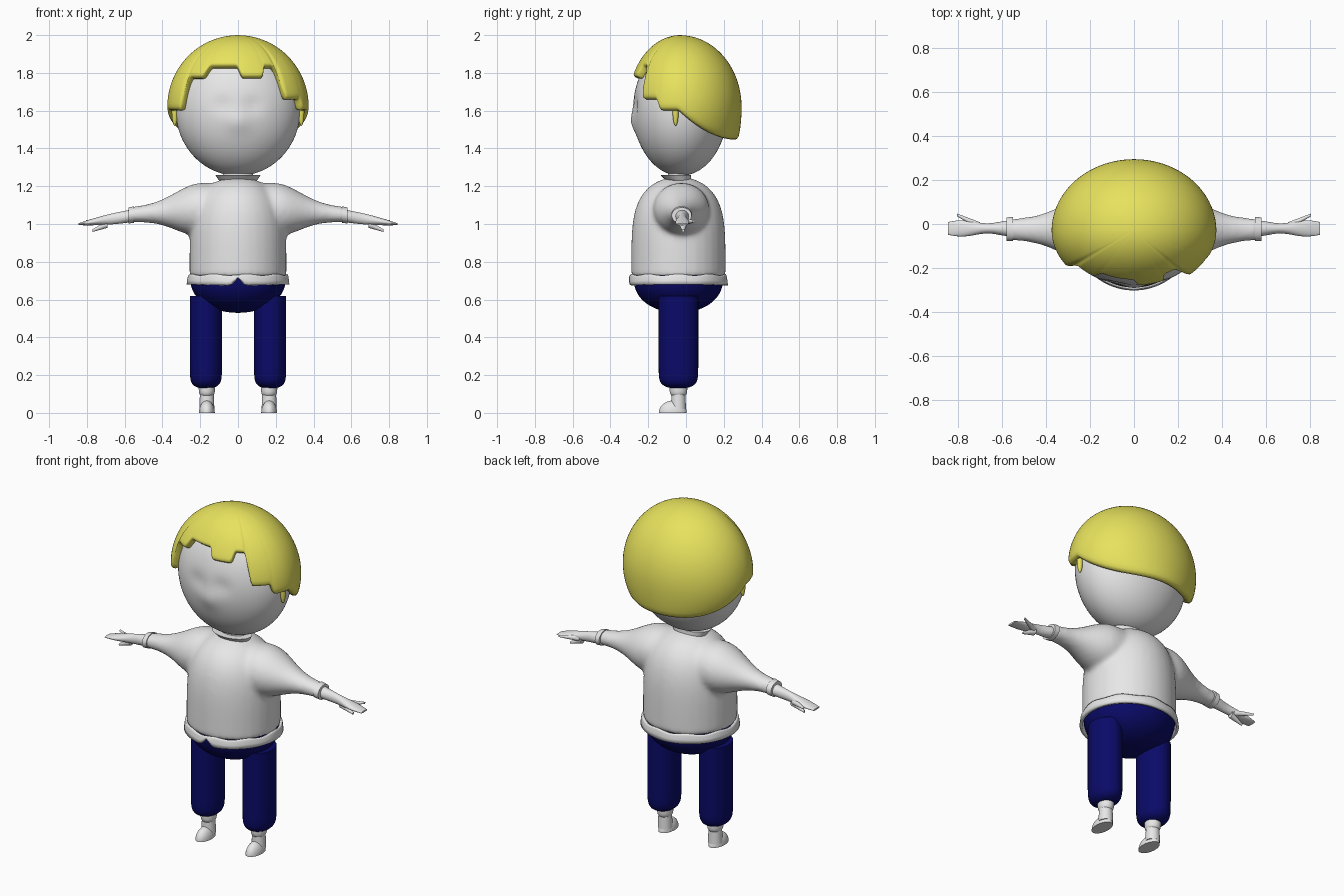
import bpy, bmesh, math
from math import sin, cos, pi, radians, exp, sqrt

cube = bpy.data.objects.get("Cube")
if cube:
    bpy.data.objects.remove(cube, do_unlink=True)


def material(name, red, green, blue):
    mat = bpy.data.materials.new(name)
    mat.use_nodes = True
    colour = (red, green, blue, 1)
    mat.diffuse_color = colour
    mat.node_tree.nodes["Principled BSDF"].inputs["Base Color"].default_value = colour
    return mat


WHITE = material("soft white", 0.8, 0.8, 0.8)
YELLOW = material("blond yellow", 0.8, 0.76, 0.11)
NAVY = material("navy blue", 0.003, 0.003, 0.14)
MIDDLE = -0.04  # depth of the body axis


def finish(name, bm, mat):
    bmesh.ops.recalc_face_normals(bm, faces=bm.faces)
    for face in bm.faces:
        face.smooth = True
    mesh = bpy.data.meshes.new(name)
    bm.to_mesh(mesh)
    bm.free()
    mesh.set_sharp_from_angle(angle=radians(50))
    mesh.materials.append(mat)
    ob = bpy.data.objects.new(name, mesh)
    bpy.context.collection.objects.link(ob)
    return ob


def bridge(bm, loops):
    for lower, upper in zip(loops, loops[1:]):
        for i in range(len(lower)):
            bm.faces.new((lower[i - 1], lower[i], upper[i], upper[i - 1]))


def loft(bm, ring, steps, along_x=False, segments=32):
    """Closed tube; ring(t) gives centre x, y, z and two radii for t from 0 to 1."""
    loops = []
    for step in range(steps + 1):
        x, y, z, wide, deep = ring(step / steps)
        loop = []
        for i in range(segments):
            c = wide * cos(2 * pi * i / segments)
            s = deep * sin(2 * pi * i / segments)
            co = (x, y + c, z + s) if along_x else (x + c, y + s, z)
            loop.append(bm.verts.new(co))
        loops.append(loop)
    bridge(bm, loops)
    bm.faces.new(loops[0])
    bm.faces.new(loops[-1])


def dome(bm, x, y, base, tip, wide, deep, power):
    """Upright form that rounds off towards its tip; a high power is boxier."""
    def ring(t):
        u = sin(t * pi / 2)
        scale = sqrt(max(1 - u ** power, 0.002))
        return x, y, base + (tip - base) * u, wide * scale, deep * scale
    loft(bm, ring, 20)


def taper(bm, start, end, thick, thin, along_x=False, flat=1):
    """Straight tube between two points with changing radius."""
    def ring(t):
        centre = [a + (b - a) * t for a, b in zip(start, end)]
        radius = thick + (thin - thick) * t
        return *centre, radius, radius * flat
    loft(bm, ring, 4, along_x)


def part(name, mat, build, *args, **options):
    bm = bmesh.new()
    build(bm, *args, **options)
    return finish(name, bm, mat)


def add_thickness(ob, amount):
    shell = ob.modifiers.new("Thickness", "SOLIDIFY")
    shell.thickness, shell.offset = amount, -1


# Head with shallow eye sockets and a soft nose
bm = bmesh.new()
bmesh.ops.create_uvsphere(bm, u_segments=64, v_segments=48, radius=1)
for v in bm.verts:
    x, y, z = v.co.x * 0.33, v.co.y * 0.25 - 0.03, v.co.z * 0.35 + 1.605
    if y < MIDDLE:
        socket = exp(-((abs(x) - 0.08) ** 2 + (z - 1.63) ** 2) / 0.002)
        nose = exp(-(x ** 2 + (z - 1.54) ** 2) / 0.003)
        y += 0.012 * socket - 0.015 * nose
    v.co = (x, y, z)
finish("head", bm, WHITE)

# Hair cap: dome whose hem height steps with the azimuth (0 = front, + = left)
BANGS = ((-54, 1.6), (-33, 1.78), (0, 1.84), (25, 1.78), (40, 1.84), (64, 1.66), (90, 1.6))


def hem_height(degrees):
    if abs(degrees) >= 90:
        return 1.44 + 0.15 * (1 + cos(radians(degrees))) ** 2
    return next(height for limit, height in BANGS if degrees <= limit)


bm = bmesh.new()
pole = bm.verts.new((0, -0.03, 2))
rows, loops = 16, []
for row in range(1, rows + 1):
    loop = []
    for degrees in range(-180, 180, 3):
        angle = radians(degrees)
        polar = math.acos((hem_height(degrees) - 1.62) / 0.38) * row / rows
        wide = deep = sin(polar)
        if polar > pi / 2:
            wide, deep = wide ** 1.3, sqrt(deep)
        deep *= 0.28 if abs(degrees) < 90 else 0.325
        loop.append(bm.verts.new((0.375 * wide * sin(angle), -0.03 - deep * cos(angle),
                                  1.62 + 0.38 * cos(polar))))
    loops.append(loop)
bridge(bm, loops)
for i, v in enumerate(loops[0]):
    bm.faces.new((pole, loops[0][i - 1], v))
hair = finish("hair", bm, YELLOW)
add_thickness(hair, 0.05)
hair.modifiers.new("Round", "SUBSURF").levels = 1

# Neck and flared collar
part("neck", WHITE, taper, (0, MIDDLE, 1.2), (0, MIDDLE, 1.3), 0.08, 0.08, flat=0.7)
part("collar", WHITE, taper, (0, MIDDLE, 1.23), (0, -0.055, 1.26), 0.1, 0.12, flat=0.67)


# Shirt: torso and sleeves fused into one soft surface
def sleeve(bm, side):
    def ring(t):
        x = 0.05 + 0.52 * t
        reach = max(x - 0.2, 0)
        radius = 0.04 + 0.1 * exp(-(reach / 0.18) ** 2)
        return side * x, -0.025, 1.078 - 0.08 * reach, radius + 0.008, radius
    loft(bm, ring, 20, along_x=True)


bm = bmesh.new()
dome(bm, 0, MIDDLE, 0.72, 1.25, 0.257, 0.25, 4.5)
for side in (1, -1):
    sleeve(bm, side)
shirt = finish("shirt", bm, WHITE)
fuse = shirt.modifiers.new("Fuse", "REMESH")
fuse.mode, fuse.voxel_size, fuse.use_smooth_shade = "VOXEL", 0.014, True
soften = shirt.modifiers.new("Soften", "SMOOTH")
soften.factor, soften.iterations = 0.5, 8

# Shirt hem: thin flared band with a wavy seam and a notch at the front
bm = bmesh.new()
loops = []
for t in (0, 0.2, 0.6, 1):
    loop = []
    for degrees in range(-180, 180, 4):
        angle = radians(degrees)
        top = 0.732 + 0.004 * sin(9 * angle)
        notch = max(0, 1 - abs(degrees) / 9)
        low = 0.675 + 0.045 * notch + 0.006 * abs(sin(angle))
        radius = 0.262 + 0.01 * sqrt(t)
        loop.append(bm.verts.new((radius * sin(angle), MIDDLE - (radius - 0.01) * cos(angle),
                                  top + (low - top) * t)))
    loops.append(loop)
bridge(bm, loops)
add_thickness(finish("shirt_hem", bm, WHITE), 0.016)

# Trouser seat
part("trouser_seat", NAVY, dome, 0, MIDDLE, 0.73, 0.53, 0.254, 0.238, 2.5)


def hand(bm, side):
    """Wrist narrowing, then a palm flattening to the fingertips."""
    def ring(t):
        return (side * (0.55 + 0.295 * t), -0.02, 1.045 - 0.046 * t,
                0.03 + 0.007 * cos(8 * t), 0.033 - 0.028 * t * t)
    loft(bm, ring, 16, along_x=True)


def foot(bm, x):
    """Sock top, ankle and a toe pointing forward."""
    dome(bm, x, MIDDLE, 0.16, 0.08, 0.043, 0.047, 6)
    taper(bm, (x, MIDDLE, 0.12), (x, MIDDLE, 0.02), 0.036, 0.04)
    dome(bm, x, -0.07, 0, 0.065, 0.042, 0.074, 2)


for label, side in (("left", 1), ("right", -1)):
    # Trouser leg and foot
    part(label + "_trouser_leg", NAVY, dome, 0.17 * side, MIDDLE, 0.62, 0.128, 0.085, 0.105, 24)
    part(label + "_foot", WHITE, foot, 0.165 * side)
    # Cuff, hand, thumb and lower finger
    part(label + "_cuff", WHITE, taper, (0.55 * side, -0.023, 1.05), (0.58 * side, -0.023, 1.045),
         0.055, 0.053, along_x=True, flat=0.8)
    part(label + "_hand", WHITE, hand, side)
    part(label + "_thumb", WHITE, taper, (0.7 * side, -0.01, 1.01), (0.805 * side, 0.042, 1.015),
         0.018, 0.006, along_x=True)
    part(label + "_lower_finger", WHITE, taper, (0.69 * side, -0.015, 1),
         (0.77 * side, -0.015, 0.965), 0.02, 0.007, along_x=True)
    # Small lock of hair in front of the ear
    part(label + "_side_lock", YELLOW, dome, 0.335 * side, -0.055, 1.6, 1.52, 0.016, 0.016, 2)
